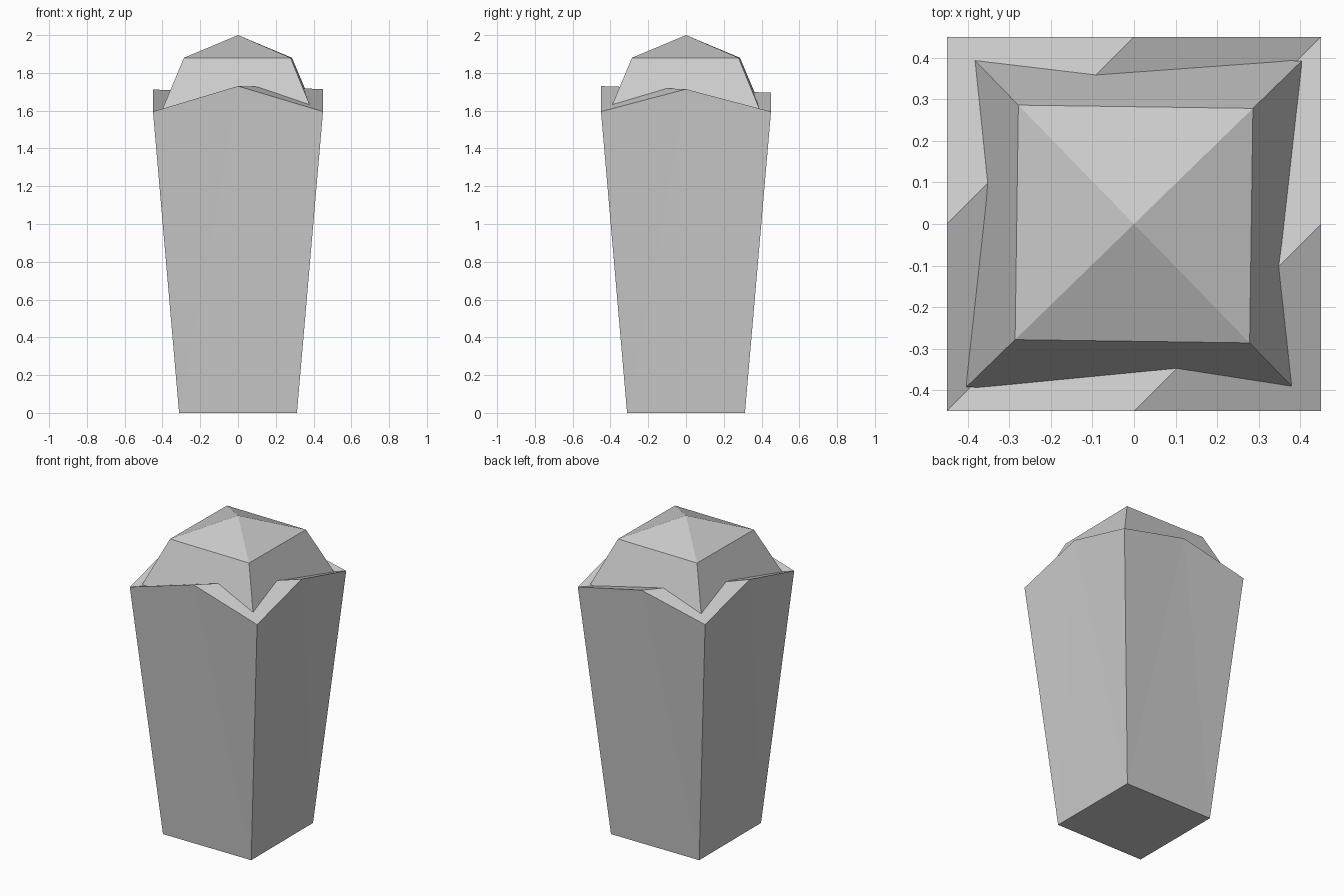
import bpy, bmesh, math

if "Cube" in bpy.data.objects:
    bpy.data.objects.remove(bpy.data.objects["Cube"])


def make_object(name, bm):
    bmesh.ops.recalc_face_normals(bm, faces=bm.faces)
    mesh = bpy.data.meshes.new(name)
    bm.to_mesh(mesh)
    bm.free()
    obj = bpy.data.objects.new(name, mesh)
    bpy.context.collection.objects.link(obj)
    return obj


def ring(bm, radius, z, turn=0.0):
    # four corners: back right, back left, front left, front right
    angles = [math.radians(45 + 90 * i + turn) for i in range(4)]
    return [bm.verts.new((radius * math.cos(a), radius * math.sin(a), z)) for a in angles]


# Tapered box with a raised point in the middle of each rim side
bm = bmesh.new()
base = ring(bm, 0.312 * math.sqrt(2), 0)
rim = ring(bm, 0.45 * math.sqrt(2), 1.595)
mids = [bm.verts.new(p) for p in
        ((0, 0.45, 1.695), (-0.45, 0, 1.712), (0, -0.45, 1.73), (0.45, 0, 1.714))]
bm.faces.new(base)
for i in range(4):
    j = (i + 1) % 4
    bm.faces.new((base[i], base[j], mids[i]))
    bm.faces.new((base[j], rim[j], mids[i]))
    bm.faces.new((rim[i], base[i], mids[i]))

# Folded top: two corner flaps and a valley along the other diagonal
back_right, back_left, front_left, front_right = rim
back, left, front, right = mids
bm.faces.new((back, back_left, left))
bm.faces.new((front, front_right, right))
bm.faces.new((back_right, back, left, front_left))
bm.faces.new((front_left, front, right, back_right))
make_object("tapered_box", bm)

# Faceted cap: sloped skirt with a shallow pyramid on top
bm = bmesh.new()
lower = ring(bm, 0.563, 1.6, -0.8)
upper = ring(bm, 0.399, 1.88, -0.8)
apex = bm.verts.new((0, 0, 2))
for i in range(4):
    j = (i + 1) % 4
    bm.faces.new((lower[i], lower[j], upper[j], upper[i]))
    bm.faces.new((upper[i], upper[j], apex))
bm.faces.new(lower)
make_object("faceted_cap", bm)
